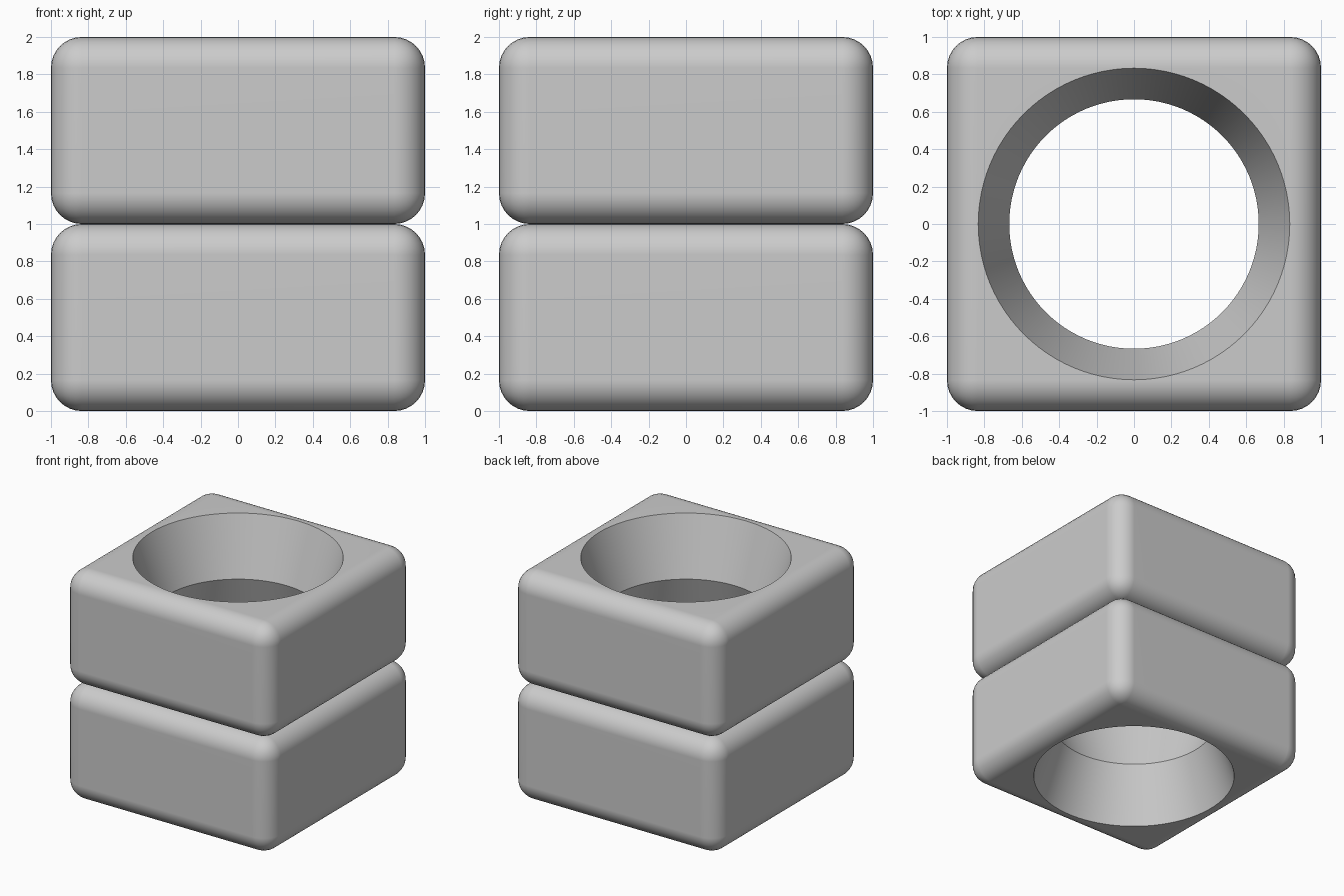
import bpy, bmesh, math

cube = bpy.data.objects.get("Cube")
if cube:
    bpy.data.objects.remove(cube, do_unlink=True)

grey = bpy.data.materials.new("plain grey")
grey.use_nodes = True
colour = (0.6, 0.6, 0.6, 1)
grey.diffuse_color = colour
grey.node_tree.nodes["Principled BSDF"].inputs["Base Color"].default_value = colour

WAIST, MOUTH, ROUND = 0.667, 0.833, 0.165


def make_object(name, bm):
    bmesh.ops.recalc_face_normals(bm, faces=bm.faces)
    mesh = bpy.data.meshes.new(name)
    bm.to_mesh(mesh)
    bm.free()
    mesh.materials.append(grey)
    obj = bpy.data.objects.new(name, mesh)
    bpy.context.collection.objects.link(obj)
    return obj


# Hourglass cutter, narrowest at the middle of a block
def hourglass(z, sides=96):
    bm = bmesh.new()
    reach = 0.6
    flare = WAIST + (MOUTH - WAIST) * reach / 0.5
    rings = []
    for r, h in ((flare, -reach), (WAIST, 0), (flare, reach)):
        rings.append([bm.verts.new((r * math.cos(a), r * math.sin(a), z + h))
                      for a in (math.tau * i / sides for i in range(sides))])
    for low, high in zip(rings, rings[1:]):
        for i in range(sides):
            j = (i + 1) % sides
            bm.faces.new((low[i], low[j], high[j], high[i]))
    bm.faces.new(rings[0])
    bm.faces.new(rings[-1])
    return make_object("hole_cutter", bm)


# Rounded block with a double-flared hole
def block(name, z):
    bm = bmesh.new()
    bmesh.ops.create_cube(bm, size=1)
    bmesh.ops.scale(bm, vec=(2, 2, 1), verts=bm.verts)
    bmesh.ops.translate(bm, vec=(0, 0, z), verts=bm.verts)
    bmesh.ops.bevel(bm, geom=bm.edges[:], offset=ROUND, segments=8,
                    profile=0.5, affect='EDGES')
    obj = make_object(name, bm)
    cutter = hourglass(z)
    cut = obj.modifiers.new("hole", 'BOOLEAN')
    cut.operation, cut.solver, cut.object = 'DIFFERENCE', 'EXACT', cutter
    bpy.ops.object.select_all(action='DESELECT')
    obj.select_set(True)
    bpy.context.view_layer.objects.active = obj
    bpy.ops.object.modifier_apply(modifier=cut.name)
    bpy.data.objects.remove(cutter, do_unlink=True)
    bpy.ops.object.shade_smooth_by_angle(angle=math.radians(30))
    weighted = obj.modifiers.new("flat_sides", 'WEIGHTED_NORMAL')
    weighted.keep_sharp = True


block("lower_block", 0.5)
block("upper_block", 1.5)
